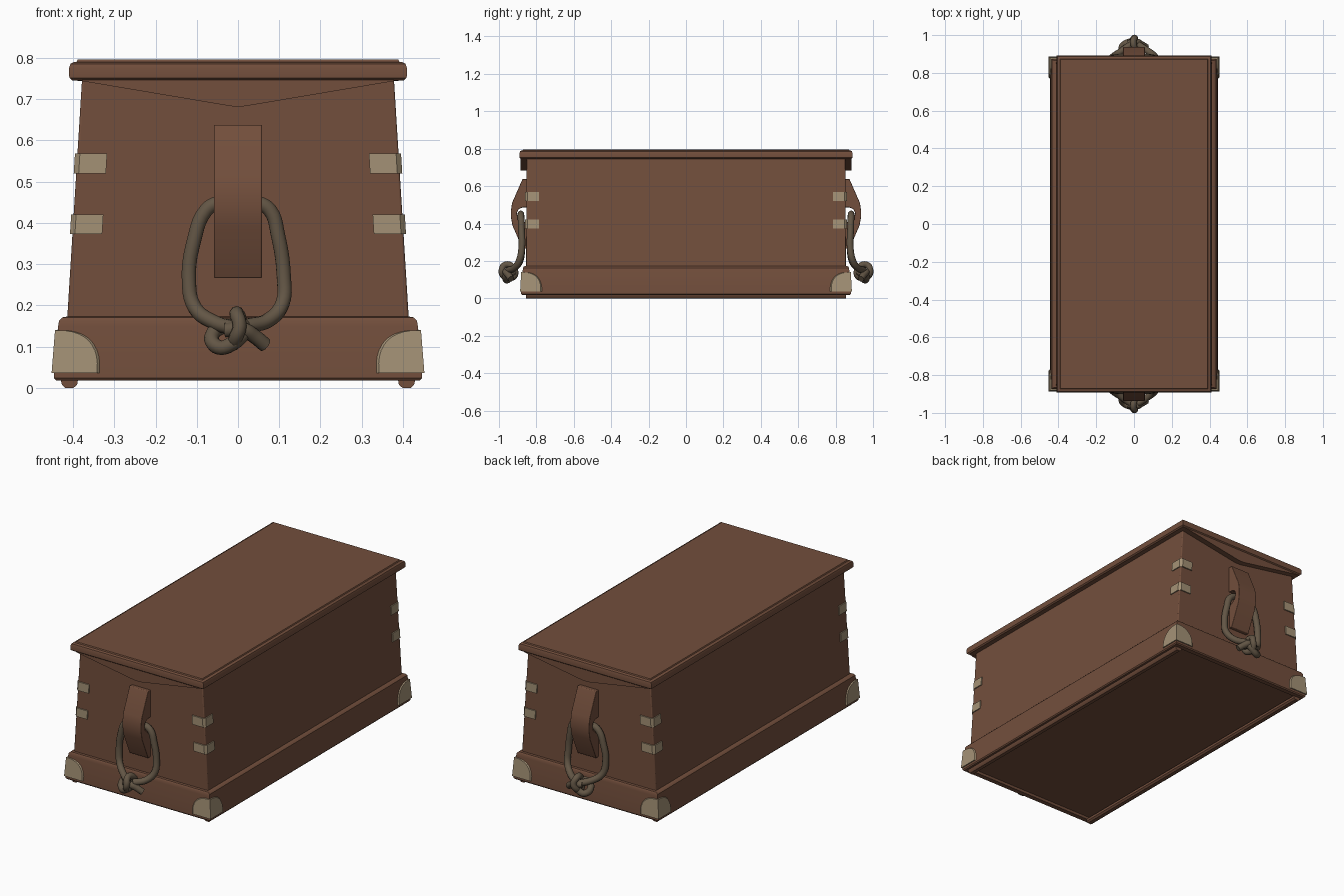
import bpy, bmesh, math
from mathutils import Vector

if "Cube" in bpy.data.objects:
    bpy.data.objects.remove(bpy.data.objects["Cube"])


def material(name, color):
    m = bpy.data.materials.new(name)
    m.diffuse_color = (*color, 1)
    m.use_nodes = True
    m.node_tree.nodes["Principled BSDF"].inputs["Base Color"].default_value = m.diffuse_color
    return m


LEATHER = material("brown_wood", (0.17, 0.077, 0.045))
BRASS = material("pale_brass", (0.37, 0.285, 0.18))
ROPE = material("dull_rope", (0.125, 0.093, 0.06))


def finish(name, verts, faces, mat, bevel=0, mirror=(False, False)):
    """Make an object, optionally mirrored and bevelled."""
    me = bpy.data.meshes.new(name)
    me.from_pydata(verts, [], faces)
    bm = bmesh.new()
    bm.from_mesh(me)
    bmesh.ops.recalc_face_normals(bm, faces=bm.faces)
    bm.to_mesh(me)
    bm.free()
    me.materials.append(mat)
    ob = bpy.data.objects.new(name, me)
    bpy.context.collection.objects.link(ob)
    if bevel:
        b = ob.modifiers.new("Bevel", "BEVEL")
        b.width, b.segments, b.limit_method = bevel, 3, "ANGLE"
    if any(mirror):
        m = ob.modifiers.new("Mirror", "MIRROR")
        m.use_axis = (*mirror, False)
        m.use_mirror_merge = False
    bpy.context.view_layer.objects.active = ob
    ob.select_set(True)
    bpy.ops.object.shade_smooth_by_angle(angle=math.radians(35))
    ob.select_set(False)
    return ob


def rect_loft(name, rings, mat, bevel=0):
    """Stack rectangles given as (half width, half length, height)."""
    verts = [(sx * hx, sy * hy, z) for hx, hy, z in rings
             for sx, sy in ((-1, -1), (1, -1), (1, 1), (-1, 1))]
    n = len(rings)
    faces = [(4 * r + i, 4 * r + (i + 1) % 4, 4 * r + 4 + (i + 1) % 4, 4 * r + 4 + i)
             for r in range(n - 1) for i in range(4)]
    faces += [(3, 2, 1, 0), tuple(range(4 * n - 4, 4 * n))]
    return finish(name, verts, faces, mat, bevel)


def prism(name, a, b, mat, bevel=0, mirror=(False, False)):
    """Bridge two matching outlines of 3D points."""
    n = len(a)
    faces = [(i, (i + 1) % n, n + (i + 1) % n, n + i) for i in range(n)]
    faces += [tuple(range(n)), tuple(range(n, 2 * n))]
    return finish(name, list(a) + list(b), faces, mat, bevel, mirror)


def body_x(z):
    return 0.414 - (z - 0.17) * 0.062


# tapered body, moulded plinth and moulded lid
rect_loft("chest_body", [(body_x(0.15), 0.855, 0.15), (body_x(0.755), 0.852, 0.755)], LEATHER, 0.005)
rect_loft("plinth", [(0.405, 0.845, 0.03), (0.412, 0.85, 0.018), (0.441, 0.876, 0.018),
                     (0.446, 0.881, 0.024), (0.446, 0.881, 0.034), (0.442, 0.878, 0.10),
                     (0.436, 0.873, 0.15), (0.434, 0.872, 0.163), (0.426, 0.866, 0.171),
                     (0.41, 0.852, 0.174)], LEATHER)
rect_loft("lid", [(0.38, 0.86, 0.744), (0.402, 0.883, 0.746), (0.409, 0.89, 0.752), (0.410, 0.891, 0.775),
                  (0.406, 0.887, 0.786), (0.398, 0.88, 0.79), (0.392, 0.874, 0.79),
                  (0.389, 0.871, 0.796)], LEATHER)

# pointed end boards hanging under the lid
flap = [(-0.378, 0.75), (-0.378, 0.744), (-0.04, 0.687), (-0.015, 0.683),
        (0.015, 0.683), (0.04, 0.687), (0.378, 0.744), (0.378, 0.75)]
prism("lid_end_board", [(x, -0.845, z) for x, z in flap],
      [(x, -0.884, z) for x, z in flap], LEATHER, 0, (False, True))

# rounded runners under the long sides
runner = [(0.388, 0.02), (0.39, 0.008), (0.399, 0.0), (0.419, 0.0), (0.427, 0.008), (0.43, 0.02)]
prism("runner", [(x, -0.855, z) for x, z in runner],
      [(x, 0.855, z) for x, z in runner], LEATHER, 0, (True, False))

# handle cleats: bulged block with a hole for the rope
cleat = [(0.845, 0.638), (0.874, 0.638), (0.93, 0.51), (0.936, 0.47), (0.936, 0.435), (0.928, 0.39),
         (0.874, 0.266), (0.845, 0.266), (0.845, 0.405), (0.875, 0.41), (0.898, 0.43),
         (0.905, 0.455), (0.895, 0.477), (0.872, 0.487), (0.845, 0.487)]
prism("handle_cleat", [(-0.058, -y, z) for y, z in cleat],
      [(0.058, -y, z) for y, z in cleat], LEATHER, 0.003, (False, True))

# corner straps folded round the upright edges
for i, (lo, hi) in enumerate(((0.373, 0.421), (0.52, 0.569))):
    def strap(z):
        o, x = 0.006, body_x(z)
        return [(x - 0.072, -0.852, z), (x - 0.072, -0.854 - o, z), (x - 0.006, -0.855 - o, z),
                (x + o, -0.848, z), (x + o, -0.785, z), (x - 0.003, -0.785, z), (x - 0.003, -0.852, z)]
    prism("corner_strap_%d" % (i + 1), strap(lo), strap(hi), BRASS, 0, (True, True))

# quarter-round corner plates on the plinth
def plate_half(along_x, out):
    pts, n, r, z0 = [], 10, 0.11, 0.036
    shape = [(0, 0)] + [(r * math.cos(t * math.pi / 2 / n) ** 0.8, 0.104 * math.sin(t * math.pi / 2 / n) ** 0.8)
                        for t in range(n)] + [(0, 0.104)]
    for d, h in shape:
        sl = h * 0.08
        ex, ey = 0.446 - sl + out, 0.881 - sl * 0.7 + out
        pts.append((ex - d, -ey, z0 + h) if along_x else (ex, -ey + d, z0 + h))
    return pts


prism("corner_plate_end", plate_half(True, 0.006), plate_half(True, -0.004), BRASS, 0, (True, True))
prism("corner_plate_side", plate_half(False, 0.006), plate_half(False, -0.004), BRASS, 0, (True, True))


def rope(name, pts, side, cyclic=False, radius=0.018):
    """Round rope along a smooth path; side picks the end of the chest."""
    cu = bpy.data.curves.new(name, "CURVE")
    cu.dimensions, cu.bevel_depth, cu.bevel_resolution = "3D", radius, 3
    cu.resolution_u, cu.use_fill_caps = 5, True
    sp = cu.splines.new("BEZIER")
    sp.bezier_points.add(len(pts) - 1)
    for bp, (x, y, z) in zip(sp.bezier_points, pts):
        bp.co = Vector((x, side * y, z))
        bp.handle_left_type = bp.handle_right_type = "AUTO"
    sp.use_cyclic_u = cyclic
    cu.materials.append(ROPE)
    ob = bpy.data.objects.new(name, cu)
    bpy.context.collection.objects.link(ob)


# rope handles with a knot at the bottom
loop = [(0.02, 0.95, 0.15), (0.075, 0.915, 0.165), (0.108, 0.89, 0.205), (0.111, 0.878, 0.27),
        (0.097, 0.88, 0.37), (0.078, 0.882, 0.43), (0.05, 0.883, 0.448), (0, 0.883, 0.45),
        (-0.05, 0.883, 0.448), (-0.078, 0.882, 0.43), (-0.106, 0.88, 0.36), (-0.119, 0.878, 0.26),
        (-0.105, 0.89, 0.195), (-0.06, 0.92, 0.16), (-0.01, 0.955, 0.145)]
wrap = [(0.004, 0.985, 0.15), (-0.004, 0.965, 0.18), (0.004, 0.925, 0.165),
        (0.0, 0.915, 0.125), (-0.01, 0.945, 0.108), (-0.006, 0.975, 0.12)]
coil = [(0.02, 0.935, 0.135), (-0.03, 0.915, 0.15), (-0.064, 0.93, 0.125),
        (-0.045, 0.955, 0.098), (-0.01, 0.965, 0.11), (0.012, 0.96, 0.13)]
tail = [(-0.03, 0.955, 0.14), (0.01, 0.965, 0.142), (0.04, 0.95, 0.125), (0.066, 0.935, 0.104)]
for label, s in (("front", -1), ("back", 1)):
    rope(label + "_rope_loop", loop, s)
    rope(label + "_knot_wrap", wrap, s, True, 0.017)
    rope(label + "_knot_coil", coil, s, True)
    rope(label + "_knot_tail", tail, s)
